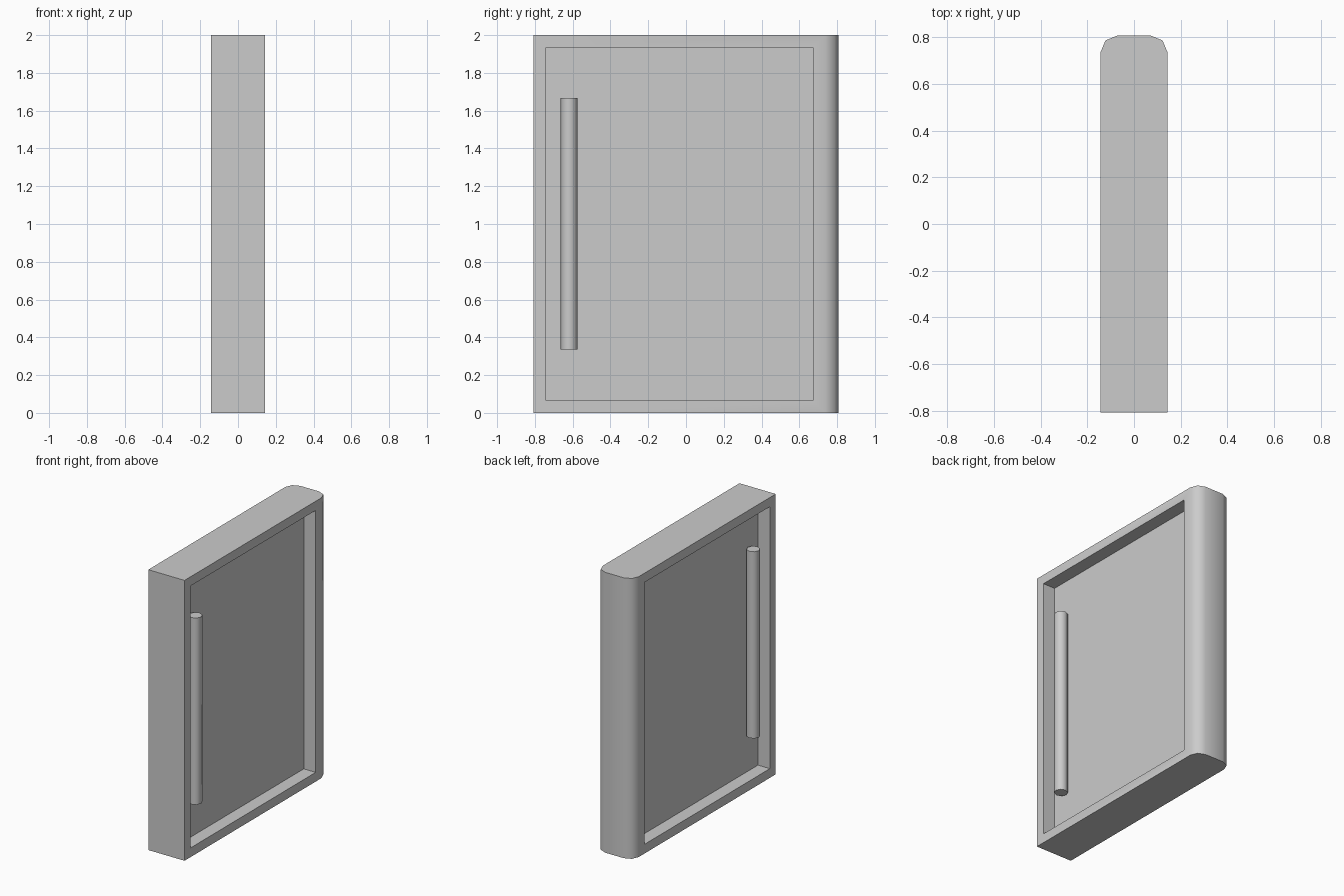
import bpy, bmesh, math
from mathutils import Vector

if "Cube" in bpy.data.objects:
    bpy.data.objects.remove(bpy.data.objects["Cube"])

W, L, H = 0.143, 0.807, 2.0      # half thickness, half width, height
R = 0.07                         # rounded edge radius
RIM, DEPTH = 0.093, 0.094        # frame border and recess depth


def finish(bm, name, angle):
    bmesh.ops.recalc_face_normals(bm, faces=bm.faces)
    mesh = bpy.data.meshes.new(name)
    bm.to_mesh(mesh)
    bm.free()
    obj = bpy.data.objects.new(name, mesh)
    bpy.context.collection.objects.link(obj)
    bpy.ops.object.select_all(action='DESELECT')
    obj.select_set(True)
    bpy.context.view_layer.objects.active = obj
    bpy.ops.object.shade_smooth_by_angle(angle=math.radians(angle))
    return obj


# Door slab: plan profile with two rounded corners, extruded upward
arc = [(W - R + R * math.cos(a), L - R + R * math.sin(a))
       for a in (0, math.pi / 4, math.pi / 2)]
profile = [(-W, -L), (W, -L)] + arc + [(-x, y) for x, y in reversed(arc)]
bm = bmesh.new()
base = bm.faces.new([bm.verts.new((x, y, 0)) for x, y in profile])
ext = bmesh.ops.extrude_face_region(bm, geom=[base])
bmesh.ops.translate(bm, vec=(0, 0, H),
                    verts=[v for v in ext['geom'] if isinstance(v, bmesh.types.BMVert)])
bmesh.ops.recalc_face_normals(bm, faces=bm.faces)

# Recessed panel on both broad sides
for f in [f for f in bm.faces if abs(f.normal.x) > 0.99]:
    side = math.copysign(1, f.normal.x)
    bmesh.ops.inset_region(bm, faces=[f], thickness=RIM)
    panel = bmesh.ops.extrude_discrete_faces(bm, faces=[f])['faces'][0]
    bmesh.ops.translate(bm, verts=panel.verts, vec=Vector((-side * DEPTH, 0, 0)))
finish(bm, "door", 50)

# Upright bar handles, one inside each recess
for side, name in ((1, "handle_right"), (-1, "handle_left")):
    bm = bmesh.new()
    bmesh.ops.create_cone(bm, cap_ends=True, segments=8, radius1=0.045,
                          radius2=0.045, depth=1.332)
    # put corners of the octagon on the axes
    bmesh.ops.translate(bm, verts=bm.verts, vec=(side * 0.098, -0.619, 1.002))
    finish(bm, name, 50)
